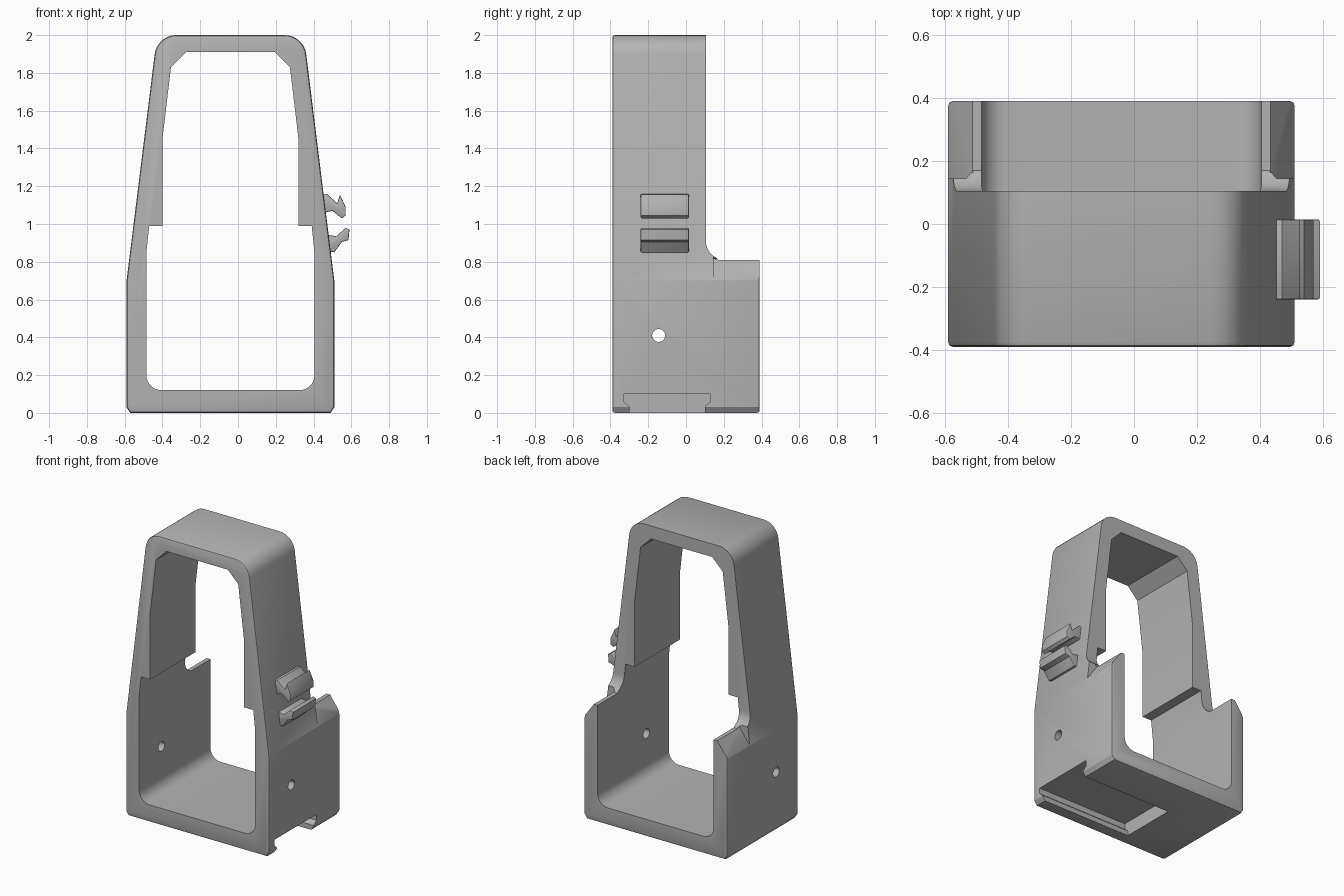
import bpy
import bmesh
import math

cube = bpy.data.objects.get("Cube")
if cube:
    bpy.data.objects.remove(cube, do_unlink=True)

grey = bpy.data.materials.new("plain grey")
grey.use_nodes = True
grey.diffuse_color = (0.45, 0.45, 0.45, 1)
grey.node_tree.nodes["Principled BSDF"].inputs["Base Color"].default_value = (0.45, 0.45, 0.45, 1)

MID = -0.04  # centre line of the frame


def prism(name, pts, axis, a, b, bevel=0.0):
    """Extrude a profile along axis: Y takes (x, z) points, X takes (y, z) points."""
    def place(p, t):
        return (p[0], t, p[1]) if axis == "Y" else (t, p[0], p[1])
    bm = bmesh.new()
    lo = [bm.verts.new(place(p, a)) for p in pts]
    hi = [bm.verts.new(place(p, b)) for p in pts]
    caps = [bm.faces.new(lo), bm.faces.new(hi)]
    n = len(pts)
    for i in range(n):
        j = (i + 1) % n
        bm.faces.new((lo[i], lo[j], hi[j], hi[i]))
    bmesh.ops.recalc_face_normals(bm, faces=bm.faces)
    if bevel:
        rim = {e for f in caps for e in f.edges}
        bmesh.ops.bevel(bm, geom=list(rim), offset=bevel, segments=2,
                        profile=0.5, affect="EDGES")
    mesh = bpy.data.meshes.new(name)
    bm.to_mesh(mesh)
    bm.free()
    mesh.materials.append(grey)
    ob = bpy.data.objects.new(name, mesh)
    bpy.context.collection.objects.link(ob)
    return ob


def arc(cx, cz, r, start, end, steps=8):
    return [(cx + r * math.cos(math.radians(start + (end - start) * i / steps)),
             cz + r * math.sin(math.radians(start + (end - start) * i / steps)))
            for i in range(steps + 1)]


def symmetric(half):
    """Close a right-hand half profile, given as distance from the centre line."""
    return [(MID + x, z) for x, z in half] + [(MID - x, z) for x, z in reversed(half)]


def combine(body, other, operation):
    mod = body.modifiers.new("shape", "BOOLEAN")
    mod.operation = operation
    mod.solver = "EXACT"
    mod.object = other
    bpy.context.view_layer.objects.active = body
    bpy.ops.object.modifier_apply(modifier=mod.name)
    bpy.data.objects.remove(other, do_unlink=True)


# Outer body: straight base, tapered sides, rounded top
outer = [(0.53, 0), (0.55, 0.03), (0.55, 0.70)] + arc(0.287, 1.885, 0.115, 7, 90)
frame = prism("frame", symmetric(outer), "Y", -0.39, 0.39, 0.014)

# Upper back is cut away, with a curved shoulder down to the rear cheeks
shoulder = [(0.105, 2.1)] + arc(0.205, 0.91, 0.1, 180, 245, 6) + [(0.17, 0.81), (0.6, 0.81), (0.6, 2.1)]
combine(frame, prism("back_cutter", shoulder, "X", -1, 1), "DIFFERENCE")
top_rim = [(MID + s * x, z) for s, x, z in ((1, 0.553, 0.70), (1, 0.47, 0.815), (1, 0.6, 0.9), (1, 0.6, 0.7))]
for s in (1, -1):
    tri = [(MID + s * (x - MID), z) for x, z in top_rim]
    combine(frame, prism("cheek_cutter", tri, "Y", 0.145, 0.6), "DIFFERENCE")

# Opening, with inward pads above and chamfered upper corners
opening = (arc(0.365, 0.2, 0.08, -90, 0) +
           [(0.445, 0.85), (0.43, 0.99), (0.36, 0.99), (0.36, 1.45),
            (0.315, 1.83), (0.235, 1.91)])
combine(frame, prism("opening_cutter", symmetric(opening), "Y", -1, 1), "DIFFERENCE")

# Undercut slot below, open on one side only
slot = [(-0.30, -0.05), (-0.30, 0.035), (-0.33, 0.06), (-0.33, 0.1),
        (0.13, 0.1), (0.13, 0.06), (0.10, 0.035), (0.10, -0.05)]
combine(frame, prism("slot_cutter", slot, "X", -0.2, 0.7), "DIFFERENCE")

# Cross hole through both side walls
combine(frame, prism("hole_cutter", arc(-0.145, 0.41, 0.035, 0, 330, 11), "X", -1, 1), "DIFFERENCE")

# Hooked clip prongs on the side
upper = [(0.42, 1.05), (0.50, 1.07), (0.55, 1.03), (0.57, 1.045), (0.57, 1.09),
         (0.54, 1.155), (0.525, 1.11), (0.47, 1.16), (0.42, 1.16)]
lower = [(0.44, 0.95), (0.52, 0.935), (0.57, 0.98), (0.59, 0.97), (0.585, 0.915),
         (0.55, 0.905), (0.51, 0.85), (0.44, 0.86)]
clips = [prism("upper_clip", upper, "Y", -0.24, 0.015, 0.006),
         prism("lower_clip", lower, "Y", -0.24, 0.015, 0.006)]

for ob in [frame] + clips:
    bpy.ops.object.select_all(action="DESELECT")
    ob.select_set(True)
    bpy.context.view_layer.objects.active = ob
    bpy.ops.object.shade_smooth_by_angle(angle=math.radians(30))
